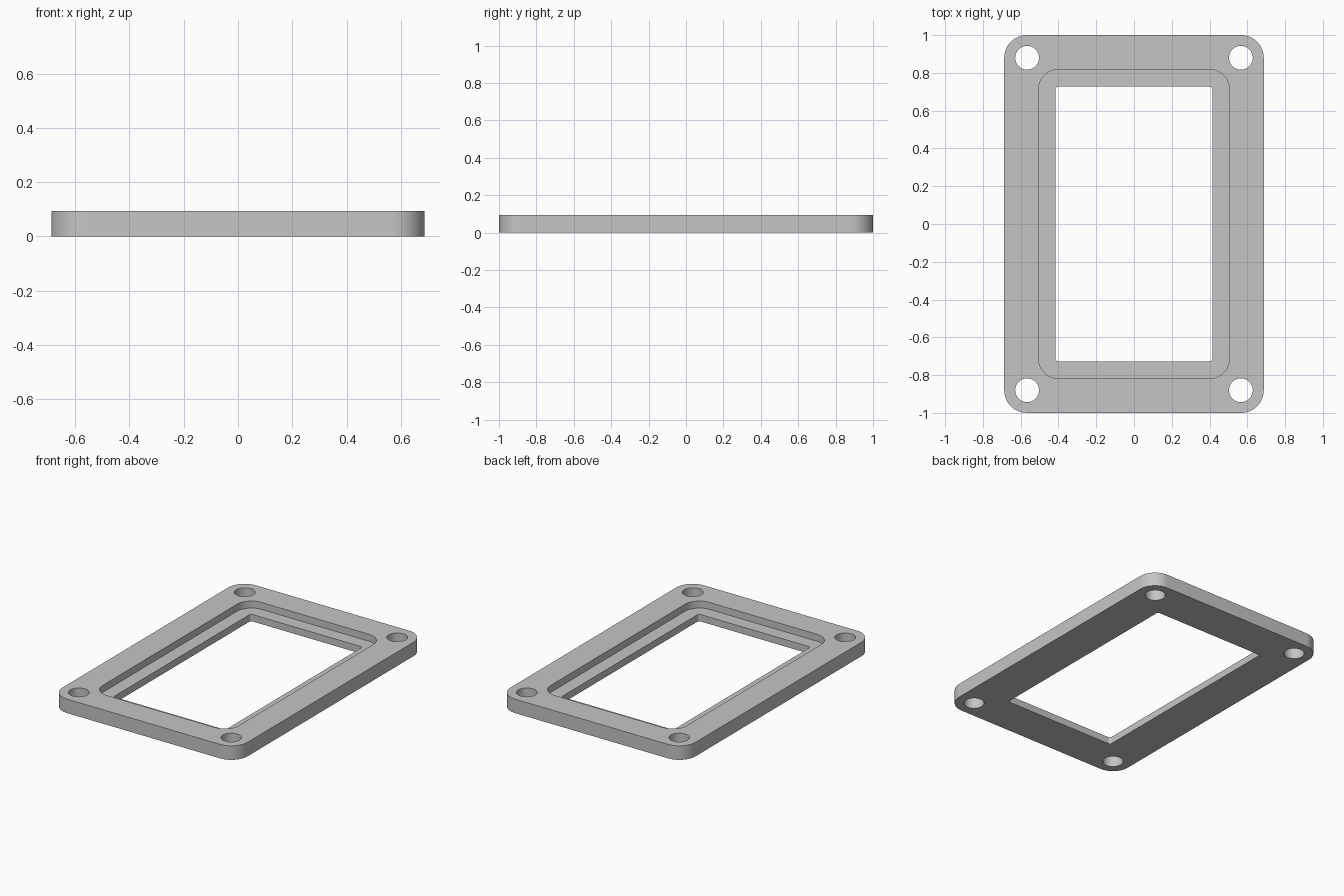
import bpy, bmesh, math
from mathutils import Vector

if "Cube" in bpy.data.objects:
    bpy.data.objects.remove(bpy.data.objects["Cube"], do_unlink=True)

HEIGHT = 0.094
LEDGE = 0.047
CORNER_STEPS = 12


def rounded_rect(half_x, half_y, radius):
    """Outline of a rounded rectangle, counter-clockwise."""
    points = []
    for quarter, (sx, sy) in enumerate([(1, 1), (-1, 1), (-1, -1), (1, -1)]):
        for i in range(CORNER_STEPS + 1):
            a = math.pi / 2 * (quarter + i / CORNER_STEPS)
            points.append((sx * (half_x - radius) + radius * math.cos(a),
                           sy * (half_y - radius) + radius * math.sin(a)))
    return points


def circle(cx, cy, radius, steps=40):
    return [(cx + radius * math.cos(math.tau * i / steps),
             cy + radius * math.sin(math.tau * i / steps)) for i in range(steps)]


bm = bmesh.new()


def ring(points, z):
    return [bm.verts.new((x, y, z)) for x, y in points]


def bridge(a, b):
    """Quads between two rings of equal length."""
    n = len(a)
    for i in range(n):
        j = (i + 1) % n
        bm.faces.new((a[i], a[j], b[j], b[i]))


def fill(rings, direction):
    """Flat face bounded by the first ring, with the others as holes."""
    edges = [bm.edges.get((r[i - 1], r[i])) for r in rings for i in range(len(r))]
    bmesh.ops.triangle_fill(bm, edges=edges, use_beauty=True,
                            normal=Vector((0, 0, direction)))


# Outer wall
outline = rounded_rect(0.687, 1.0, 0.12)
outer_low, outer_top = ring(outline, 0), ring(outline, HEIGHT)
bridge(outer_low, outer_top)

# Stepped opening: recess wall, ledge and lower opening wall
recess = rounded_rect(0.505, 0.818, 0.105)
opening = rounded_rect(0.415, 0.727, 0.015)
recess_top, recess_low = ring(recess, HEIGHT), ring(recess, LEDGE)
opening_top, opening_low = ring(opening, LEDGE), ring(opening, 0)
bridge(recess_top, recess_low)
bridge(recess_low, opening_top)
bridge(opening_top, opening_low)

# Corner screw holes
holes_low, holes_top = [], []
for sx in (-1, 1):
    for sy in (-1, 1):
        hole = circle(sx * 0.566, sy * 0.88, 0.063)
        holes_low.append(ring(hole, 0))
        holes_top.append(ring(hole, HEIGHT))
        bridge(holes_low[-1], holes_top[-1])

# Top and bottom faces
fill([outer_top, recess_top] + holes_top, 1)
fill([outer_low, opening_low] + holes_low, -1)
bmesh.ops.recalc_face_normals(bm, faces=bm.faces[:])

mesh = bpy.data.meshes.new("frame_plate")
bm.to_mesh(mesh)
bm.free()
plate = bpy.data.objects.new("frame_plate", mesh)
bpy.context.collection.objects.link(plate)

# Plain grey material
grey = bpy.data.materials.new("grey")
grey.use_nodes = True
colour = (0.56, 0.56, 0.56, 1)
grey.diffuse_color = colour
grey.node_tree.nodes["Principled BSDF"].inputs["Base Color"].default_value = colour
mesh.materials.append(grey)

# Smooth round walls, crisp rims
bpy.ops.object.select_all(action="DESELECT")
plate.select_set(True)
bpy.context.view_layer.objects.active = plate
bpy.ops.object.shade_smooth_by_angle(angle=math.radians(30))
